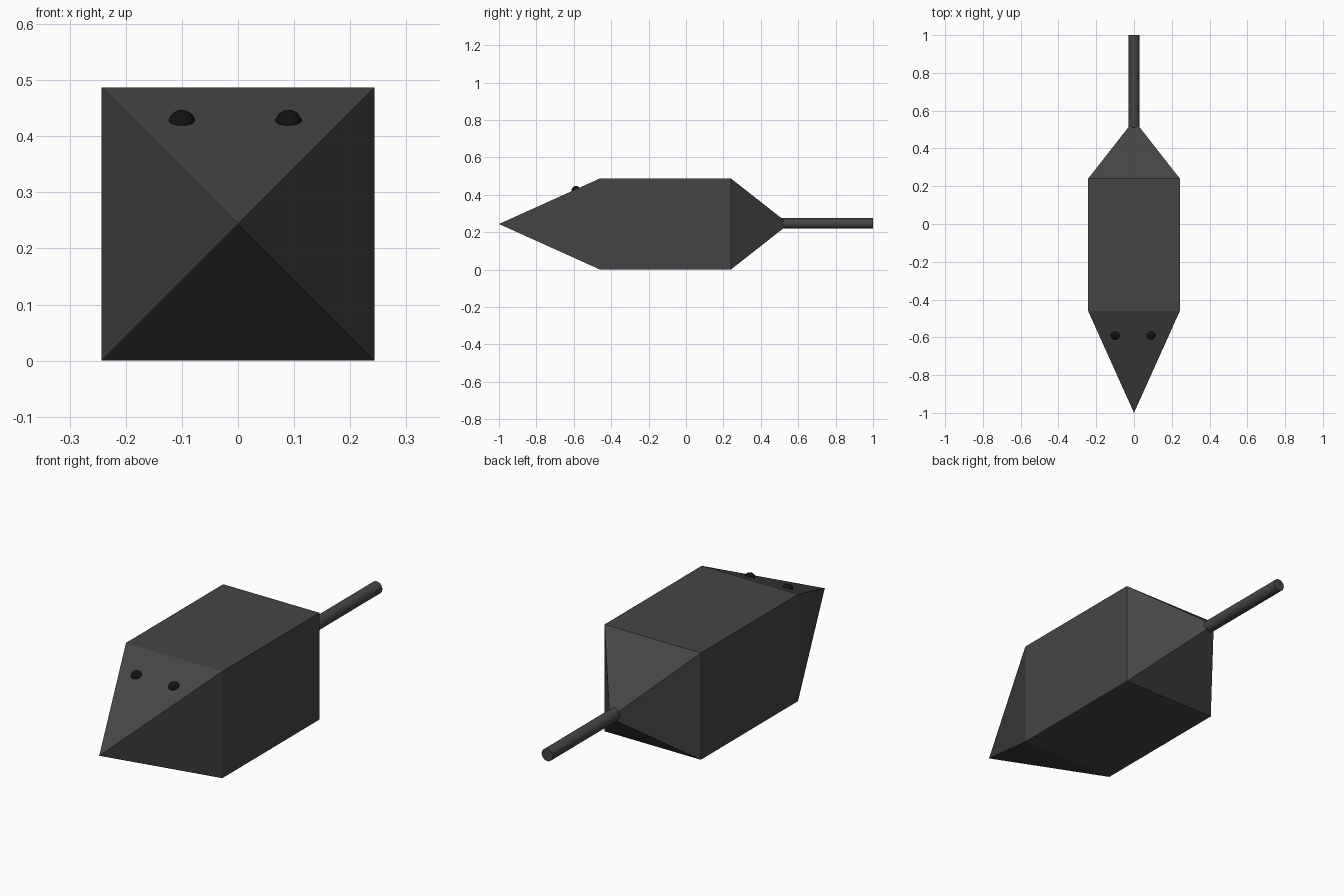
import bpy, bmesh
from math import pi
from mathutils import Matrix

if "Cube" in bpy.data.objects:
    bpy.data.objects.remove(bpy.data.objects["Cube"])

HALF, MID = 0.243, 0.2435        # body half width, centre height
FRONT, BACK = -0.46, 0.24        # ends of the straight block
NOSE_TIP, RUMP_TIP = -1.0, 0.55


def material(name, v):
    m = bpy.data.materials.new(name)
    m.diffuse_color = (v, v, v, 1)
    m.use_nodes = True
    m.node_tree.nodes["Principled BSDF"].inputs["Base Color"].default_value = m.diffuse_color
    return m


def finish(name, bm, mat):
    bmesh.ops.recalc_face_normals(bm, faces=bm.faces)
    me = bpy.data.meshes.new(name)
    bm.to_mesh(me)
    bm.free()
    me.materials.append(mat)
    ob = bpy.data.objects.new(name, me)
    bpy.context.collection.objects.link(ob)
    return ob


dark = material("dark_grey", 0.06)
black = material("black", 0.006)

# Body: square block with each end drawn out to a point
bm = bmesh.new()
bmesh.ops.create_cube(bm, size=1, matrix=Matrix.Translation((0, (FRONT + BACK) / 2, MID))
                      @ Matrix.Diagonal((2 * HALF, BACK - FRONT, 2 * MID, 1)))
bm.normal_update()
for f in [f for f in bm.faces if abs(f.normal.y) > 0.9]:
    tip = NOSE_TIP if f.normal.y < 0 else RUMP_TIP
    centre = bmesh.ops.poke(bm, faces=[f])["verts"][0]
    centre.co.y = tip
finish("body", bm, dark)

# Tail: straight rod covering the rear point
bm = bmesh.new()
bmesh.ops.create_cone(bm, cap_ends=True, segments=32, radius1=0.028, radius2=0.028, depth=0.49,
                      matrix=Matrix.Translation((0, 0.755, 0.247)) @ Matrix.Rotation(pi / 2, 4, 'X'))
tail = finish("tail", bm, dark)

# Eyes: small balls half sunk into the sloping snout
eyes = []
for side, x in (("left", 0.09), ("right", -0.10)):
    bm = bmesh.new()
    bmesh.ops.create_uvsphere(bm, u_segments=32, v_segments=16, radius=0.024,
                              matrix=Matrix.Translation((x, -0.588, 0.423)))
    eyes.append(finish("eye_" + side, bm, black))

# Smooth the round parts, keeping the rod's end crisp
for ob in [tail] + eyes:
    bpy.ops.object.select_all(action='DESELECT')
    ob.select_set(True)
    bpy.context.view_layer.objects.active = ob
    bpy.ops.object.shade_smooth_by_angle()
